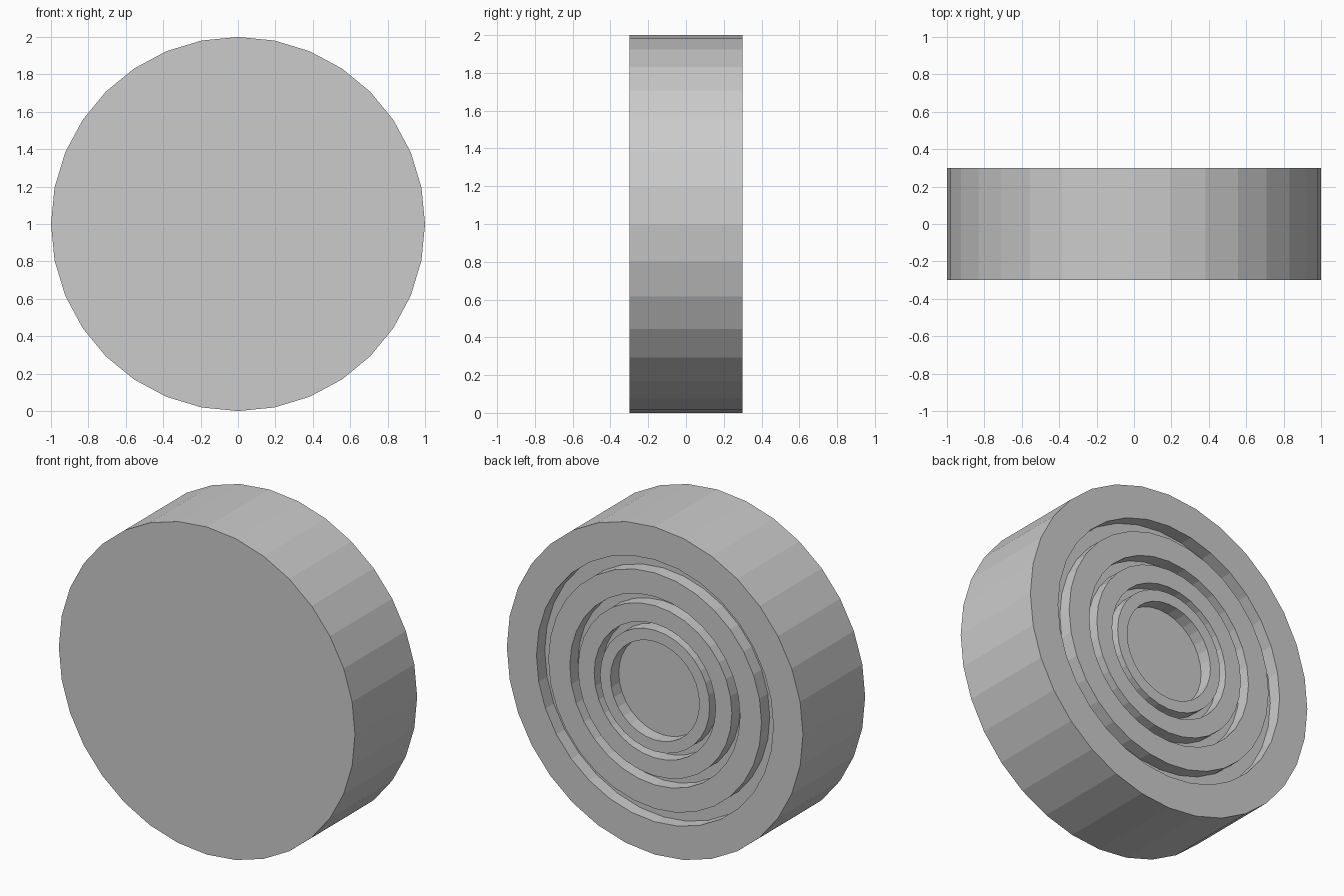
import bpy, bmesh
from math import sin, cos, tau

if "Cube" in bpy.data.objects:
    bpy.data.objects.remove(bpy.data.objects["Cube"])

SIDES = 32
BACK, FRONT, DEPTH = 0.30, -0.30, 0.08
FLOOR = BACK - DEPTH

# Half section (radius, y): flat front, outer wall, back face with concentric grooves
profile = [(1.0, FRONT), (1.0, BACK)]
for outer, inner in [(0.80, 0.72), (0.575, 0.52), (0.41, 0.37)]:
    profile += [(outer, BACK), (outer, FLOOR), (inner, FLOOR), (inner, BACK)]
# Central round recess
profile += [(0.30, BACK), (0.30, FLOOR)]

bm = bmesh.new()
rings = [[bm.verts.new((r * sin(tau * i / SIDES), y, 1 + r * cos(tau * i / SIDES)))
          for i in range(SIDES)] for r, y in profile]
for a, b in zip(rings, rings[1:]):
    for i in range(SIDES):
        j = (i + 1) % SIDES
        bm.faces.new((a[i], a[j], b[j], b[i]))
# Front cap and recess floor
bm.faces.new(rings[0])
bm.faces.new(rings[-1])
bmesh.ops.recalc_face_normals(bm, faces=bm.faces)

mesh = bpy.data.meshes.new("grooved_disc")
bm.to_mesh(mesh)
bm.free()
disc = bpy.data.objects.new("grooved_disc", mesh)
bpy.context.collection.objects.link(disc)
